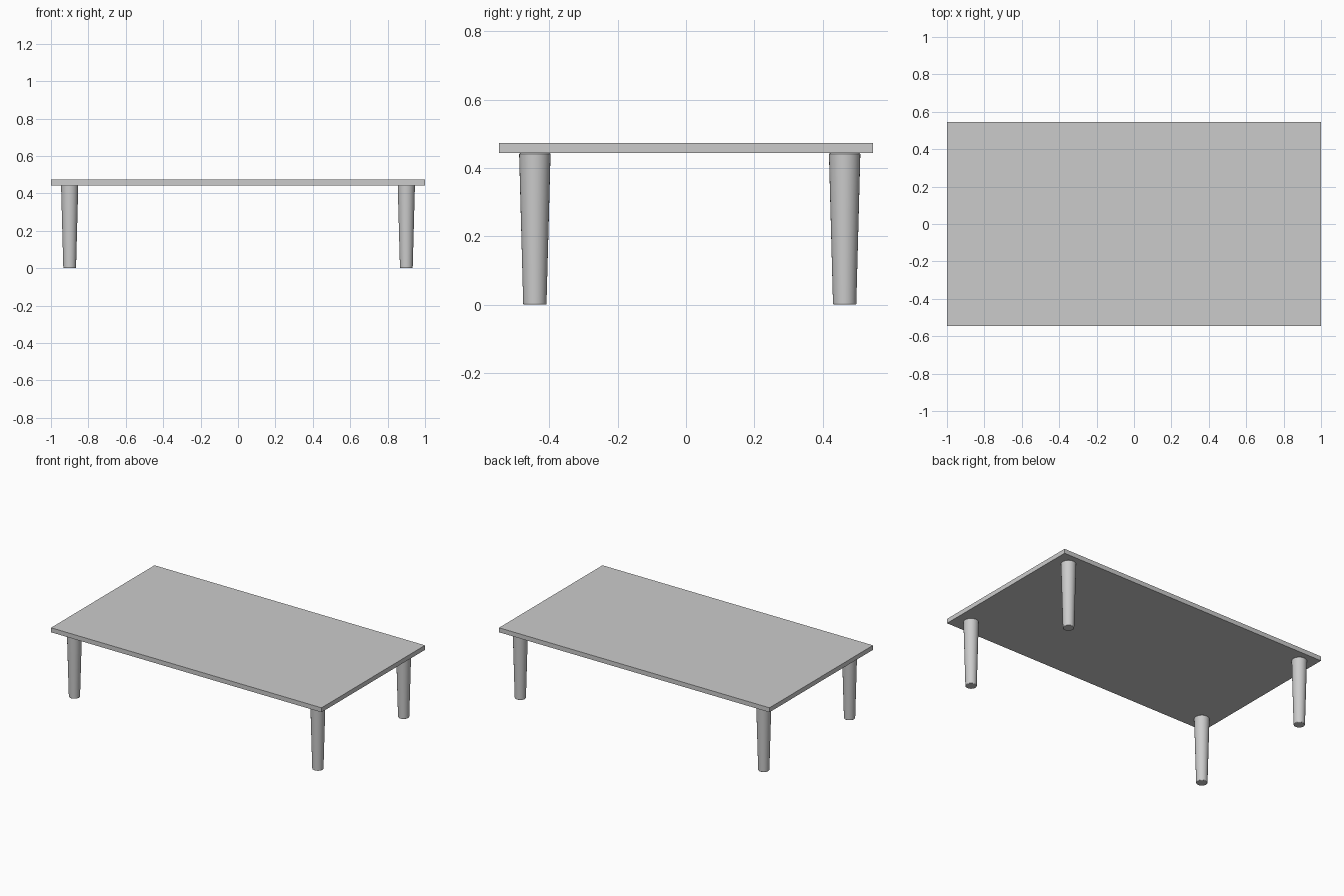
import bpy
import math

if "Cube" in bpy.data.objects:
    bpy.data.objects.remove(bpy.data.objects["Cube"])

TOP_Z, UNDER_Z = 0.473, 0.443
LEG_X = 0.90
LEG_Y = {"front": -0.442, "back": 0.464}

# Table top: thin flat slab
bpy.ops.mesh.primitive_cube_add(size=1, location=(0, 0, (TOP_Z + UNDER_Z) / 2))
top = bpy.context.object
top.name = "table_top"
top.scale = (2.0, 1.093, TOP_Z - UNDER_Z)
bpy.ops.object.transform_apply(location=False, rotation=False, scale=True)


# Tapered round leg with a slightly softened foot
def leg(name, x, y):
    bpy.ops.mesh.primitive_cone_add(vertices=32, radius1=0.034, radius2=0.046,
                                    depth=UNDER_Z, location=(x, y, UNDER_Z / 2))
    obj = bpy.context.object
    obj.name = name
    bevel = obj.modifiers.new("soft_foot", 'BEVEL')
    bevel.width = 0.003
    bevel.segments = 2
    bevel.limit_method = 'ANGLE'
    bevel.angle_limit = math.radians(40)
    bpy.ops.object.shade_smooth_by_angle(angle=math.radians(35))


# Four legs near the corners
for row, y in LEG_Y.items():
    for side, sign in (("left", -1), ("right", 1)):
        leg(f"{row}_{side}_leg", sign * LEG_X, y)
